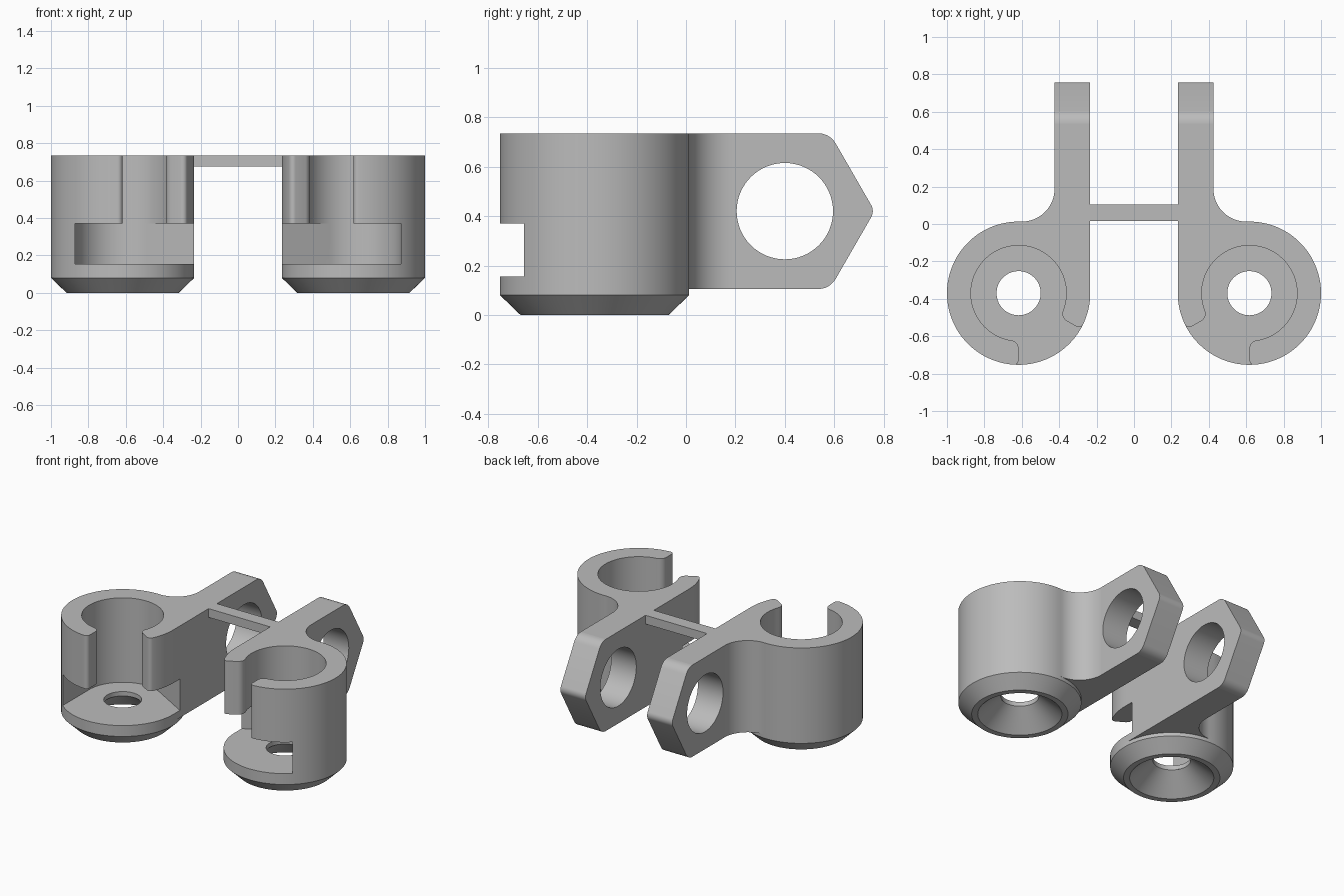
import bpy, bmesh
from math import sin, cos, asin, radians, degrees, sqrt

cube = bpy.data.objects.get("Cube")
if cube:
    bpy.data.objects.remove(cube)

CX, CY, R = 0.617, -0.37, 0.383         # socket centre and outer radius
BORE, HOLE = 0.255, 0.118               # socket bore and floor hole radii
RIM, UNDER, FLOOR, LIP, MID, TOP = 0.08, 0.105, 0.155, 0.37, 0.42, 0.735
LEVELS = (RIM, UNDER, FLOOR, LIP, MID, TOP)
IN_X, OUT_X, END_Y = 0.234, 0.425, 0.536  # arm faces and end of its flat top

grey = bpy.data.materials.new("plain_grey")
grey.use_nodes = True
grey.diffuse_color = (0.5, 0.5, 0.5, 1)
grey.node_tree.nodes["Principled BSDF"].inputs["Base Color"].default_value = (0.5, 0.5, 0.5, 1)


def arc(cx, cy, r, a, b, n):
    """Points on an arc from a to b degrees."""
    angles = [radians(a + (b - a) * i / n) for i in range(n + 1)]
    return [(cx + r * cos(t), cy + r * sin(t)) for t in angles]


def ring(r, a, b, step=3.75):
    """Arc about the socket axis."""
    return arc(CX, CY, r, a, b, max(2, round(abs(b - a) / step)))


def at_z(path, z):
    return [(x, y, z) for x, y in path]


def at_x(path, x):
    return [(x, y, z) for y, z in path]


def face(bm, points):
    """Flat face, skipping repeated points where paths join."""
    kept = [p for i, p in enumerate(points)
            if sum(abs(a - b) for a, b in zip(p, points[i - 1])) > 1e-5]
    bm.faces.new([bm.verts.new(p) for p in kept])


def strip(bm, one, two):
    """Quads between two matching paths."""
    for i in range(len(one) - 1):
        face(bm, [one[i], one[i + 1], two[i + 1], two[i]])


def wall(bm, path, low, high):
    """Upright wall over a plan path, split at the shared levels."""
    rows = [z for z in LEVELS if low <= z <= high]
    for a, b in zip(rows, rows[1:]):
        strip(bm, at_z(path, a), at_z(path, b))


def finish(name, bm):
    """Weld, orient and shade a part."""
    bmesh.ops.remove_doubles(bm, verts=bm.verts[:], dist=1e-4)
    bmesh.ops.recalc_face_normals(bm, faces=bm.faces[:])
    mesh = bpy.data.meshes.new(name)
    bm.to_mesh(mesh)
    bm.free()
    mesh.materials.append(grey)
    obj = bpy.data.objects.new(name, mesh)
    bpy.context.collection.objects.link(obj)
    bpy.ops.object.select_all(action='DESELECT')
    obj.select_set(True)
    bpy.context.view_layer.objects.active = obj
    bpy.ops.object.shade_smooth_by_angle(angle=radians(30))
    for poly in mesh.polygons:
        if len(poly.vertices) > 4:
            poly.use_smooth = False
    return obj


def clip_tip(edge, side, inner=0.045, outer=0.025):
    """Rounded end of the clip wall, from the bore outwards."""
    d1, d2 = BORE + inner, R - outer
    o1, o2 = degrees(asin(inner / d1)), degrees(asin(outer / d2))
    pts = []
    for d, off, r, a, b in ((d1, o1, inner, o1, 90), (d2, o2, outer, 90, 180 + o2)):
        t = radians(edge + side * off)
        pts += arc(CX + d * cos(t), CY + d * sin(t), r,
                   edge + 180 + side * a, edge + 180 + side * b, 8)
    return pts, o1, o2


# Plan paths: blend between socket and arm
blend_r = 0.175
bx = OUT_X + blend_r
by = CY + sqrt((R + blend_r) ** 2 - (bx - CX) ** 2)
meet = 90 + degrees(asin((CX - bx) / (R + blend_r)))
blend = arc(bx, by, blend_r, 180 + meet, 180, 20)

# Plan paths: lower window edges, tangent to the bore
exit_angle = 270 + degrees(asin(BORE / R))
window_right = [(CX + BORE, CY), (CX + BORE, CY - sqrt(R * R - BORE * BORE))]
wx, wy = ring(BORE, 0, 120)[-1]
exit_y = wy - (wx - IN_X) * sin(radians(30)) / cos(radians(30))
window_left = [(wx, wy), (IN_X, exit_y)]
flat = [(IN_X, CY), (IN_X, exit_y)]
arm_inner = [(IN_X, exit_y), (IN_X, by)]

# Plan paths: clip tips, bore and outer wall
tip_left, off_in, off_out = clip_tip(210, -1)
tip_right = clip_tip(270, 1)[0]
bore_right = ring(BORE, off_in - 90, 0)
bore_back = ring(BORE, 0, 120)
bore_left = ring(BORE, 120, 210 - off_in)
clip_left = ring(R, 210 - off_out, 180)
clip_right = ring(R, exit_angle, 270 + off_out)
rim_front = ring(R, 180, exit_angle)
rim_back = ring(R, exit_angle, 360 + meet)
rim_under = ring(R, meet, 180)

bm = bmesh.new()

# Upright walls
for path in (rim_back, arm_inner, blend):
    wall(bm, path, RIM if path is rim_back else UNDER, TOP)
wall(bm, rim_front, RIM, FLOOR)
wall(bm, rim_under, RIM, UNDER)
wall(bm, flat, UNDER, FLOOR)
wall(bm, bore_back, FLOOR, TOP)
for path in (window_left, window_right):
    wall(bm, path, FLOOR, LIP)
for path in (flat, clip_left, clip_right, tip_left, tip_right, bore_left, bore_right):
    wall(bm, path, LIP, TOP)

# Top, window ceilings and arm underside
arm_plan = flat + arm_inner + [(IN_X, END_Y), (OUT_X, END_Y)] + blend[::-1]
face(bm, at_z(bore_right + bore_back + bore_left + tip_left + clip_left + arm_plan
              + rim_back[::-1] + clip_right + tip_right[::-1], TOP))
face(bm, at_z(bore_right + window_right + clip_right + tip_right[::-1], LIP))
face(bm, at_z(bore_left + tip_left + clip_left + flat + window_left[:1], LIP))
face(bm, at_z(rim_under + arm_plan, UNDER))

# Socket floor in two halves around the hole
face(bm, at_z(bore_back + window_left + flat[::-1] + ring(HOLE, 180, 0, 6), FLOOR))
face(bm, at_z(rim_front + window_right[::-1] + ring(HOLE, 360, 180, 6), FLOOR))

# Chamfered bottom, countersink and hole
sink_top = 0.125
profile = [(R, RIM), (0.3, 0), (0.262, 0), (HOLE, sink_top)]
for a, b in ((180, exit_angle), (exit_angle, 360 + meet), (meet, 180)):
    rows = [at_z(ring(r, a, b), z) for r, z in profile]
    for one, two in zip(rows, rows[1:]):
        strip(bm, one, two)
hole = ring(HOLE, 0, 360, 6)
strip(bm, at_z(hole, sink_top), at_z(hole, FLOOR))

# Pointed arm end with a round hole
end_up = arc(END_Y, 0.655, 0.08, 90, 30, 6) + arc(0.706, MID, 0.05, 30, 0, 4)
for sign in (1, -1):
    def flip(path):
        return [(y, MID + sign * (z - MID)) for y, z in path]
    tip = flip(end_up)
    eye = flip(arc(0.4, MID, 0.195, 0, 180, 32))
    rows = [z for z in LEVELS if z >= UNDER and sign * (z - MID) >= 0]
    joint = [(by, z) for z in rows[::sign]]
    for x in (IN_X, OUT_X):
        face(bm, at_x(joint + tip + eye, x))
    for path in (tip, eye):
        strip(bm, at_x(path, IN_X), at_x(path, OUT_X))

body = finish("socket_arms", bm)
mirror = body.modifiers.new("mirror", "MIRROR")
mirror.use_mirror_merge = False

# Thin bar joining the arms
bm = bmesh.new()
bar = [(-IN_X, 0.015), (IN_X, 0.015), (IN_X, 0.105), (-IN_X, 0.105), (-IN_X, 0.015)]
bar_low = 0.675
strip(bm, at_z(bar, bar_low), at_z(bar, TOP))
for z in (bar_low, TOP):
    face(bm, at_z(bar, z))
finish("bridge", bm)
